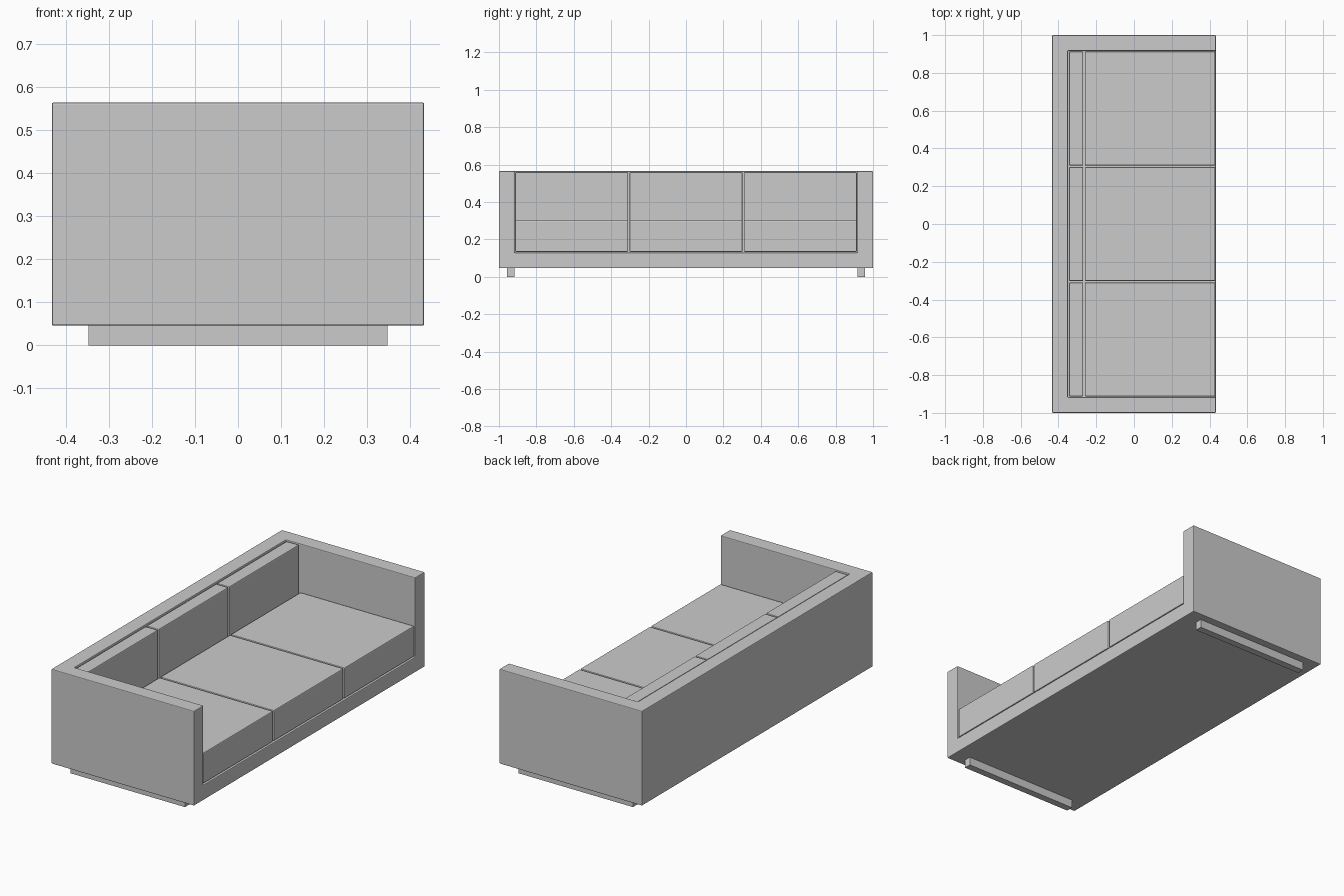
import bpy

if "Cube" in bpy.data.objects:
    bpy.data.objects.remove(bpy.data.objects["Cube"])


def box(name, x, y, z, bevel=0.0):
    """Box spanning the (min, max) ranges, with optional rounded edges."""
    centre = [(a + b) / 2 for a, b in (x, y, z)]
    bpy.ops.mesh.primitive_cube_add(size=1, location=centre)
    ob = bpy.context.object
    ob.name = name
    ob.scale = [b - a for a, b in (x, y, z)]
    bpy.ops.object.transform_apply(location=False, rotation=False, scale=True)
    if bevel:
        add_bevel(ob, bevel)
    return ob


def add_bevel(ob, width):
    mod = ob.modifiers.new("soft_edges", 'BEVEL')
    mod.width = width
    mod.segments = 2
    mod.limit_method = 'ANGLE'


X, WALL = 0.433, 0.083      # half depth, panel thickness
Z0, Z1 = 0.046, 0.565       # frame bottom and top
INNER = 1.0 - WALL
FLOOR = Z0 + WALL

# Frame: one block hollowed out to leave base, back and arms
frame = box("sofa_frame", (-X, X), (-1, 1), (Z0, Z1))
cutter = box("frame_cutter", (-X + WALL, 1), (-INNER, INNER), (FLOOR, 1))
cutter.hide_render = True
cutter.hide_viewport = True
cut = frame.modifiers.new("hollow", 'BOOLEAN')
cut.operation = 'DIFFERENCE'
cut.solver = 'EXACT'
cut.object = cutter
add_bevel(frame, 0.004)

# Three seat cushions and three back cushions
GAP = 0.008
PITCH = 2 * INNER / 3
for i, side in enumerate(("left", "middle", "right")):
    y0 = -INNER + i * PITCH
    y = (y0 + GAP / 2, y0 + PITCH - GAP / 2)
    box(f"seat_cushion_{side}", (-0.260, 0.430), y, (FLOOR + 0.005, 0.302), 0.005)
    box(f"back_cushion_{side}", (-0.344, -0.269), y, (FLOOR + 0.005, 0.560), 0.005)

# Runner feet under each arm
for name, s in (("left_foot", -1), ("right_foot", 1)):
    box(name, (-0.348, 0.348), sorted((s * 0.918, s * 0.957)), (0, Z0))
